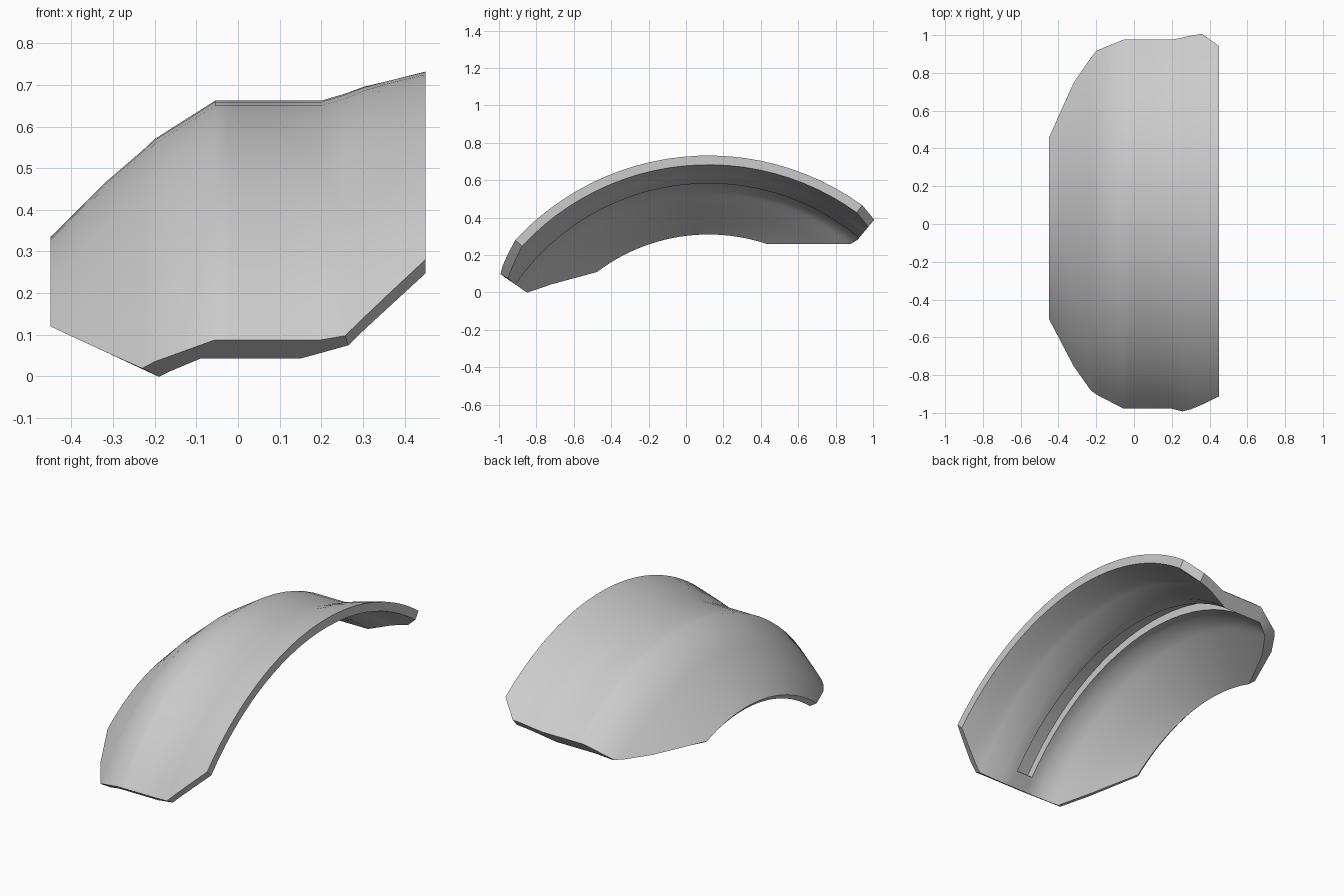
import bpy, bmesh
from math import sin, cos, asin, radians, degrees

if "Cube" in bpy.data.objects:
    bpy.data.objects.remove(bpy.data.objects["Cube"])

CY, CZ = 0.12, -0.675      # arch centre in the y-z plane
N = 24                     # segments along the arch

# cross-section as (x, radius): outer skin and matching inner skin
OUTER = [(-.45, 1.01), (-.32, 1.14), (-.23, 1.217), (-.2, 1.245), (-.055, 1.337),
         (-.02, 1.337), (.08, 1.337), (.2, 1.337), (.257, 1.354), (.3, 1.37),
         (.36, 1.385), (.45, 1.407)]
INNER = [(-.427, .985), (-.285, 1.105), (-.19, 1.18), (-.165, 1.203), (-.09, 1.258),
         (-.02, 1.258), (.08, 1.258), (.15, 1.258), (.265, 1.307), (.3, 1.319),
         (.36, 1.334), (.45, 1.358)]
GROOVE = 5                 # inner strip that holds the groove


def span(x, r, cut_z):
    """Start and end angle of the arch, with the trimmed corners."""
    start, end = 34.8, 50.2
    if x < -.15:
        z = .12 - .464 * (x + .45)
        start = max(start, degrees(asin((z - CZ) / r)))
        end = max(end, degrees(asin((cut_z - CZ) / r)))
    start = max(start, 34.8 + 42 * (x - .26))
    end = max(end, 50.2 + 45 * (x - .36))
    return start, 180 - end


bm = bmesh.new()


def skin(profile, cut_z):
    rows = []
    for x, r in profile:
        a0, a1 = span(x, r, cut_z)
        angles = [radians(a0 + (a1 - a0) * i / N) for i in range(N + 1)]
        rows.append([bm.verts.new((x, CY - r * cos(a), CZ + r * sin(a))) for a in angles])
    return rows


# closed shell: outer skin, inner skin, two side rims
outer = skin(OUTER, .277)
inner = skin(INNER, .258)
ring = outer + inner[::-1]
for k, row in enumerate(ring):
    nxt = ring[(k + 1) % len(ring)]
    for i in range(N):
        bm.faces.new((row[i], nxt[i], nxt[i + 1], row[i + 1]))

# end caps
for i in (0, N):
    for k in range(len(outer) - 1):
        bm.faces.new((outer[k][i], outer[k + 1][i], inner[k + 1][i], inner[k][i]))
bmesh.ops.recalc_face_normals(bm, faces=bm.faces[:])

# groove along the inside, stopping short of both ends
a, b = inner[GROOVE], inner[GROOVE + 1]
strip = [bm.faces.get((a[i], b[i], b[i + 1], a[i + 1])) for i in range(1, N - 1)]
out = bmesh.ops.extrude_face_region(bm, geom=strip)
for v in out["geom"]:
    if isinstance(v, bmesh.types.BMVert):
        v.co.y = CY + (v.co.y - CY) * 1.035
        v.co.z = CZ + (v.co.z - CZ) * 1.035
bmesh.ops.delete(bm, geom=[f for f in strip if f.is_valid], context='FACES')
bmesh.ops.recalc_face_normals(bm, faces=bm.faces[:])

mesh = bpy.data.meshes.new("curved_guard")
bm.to_mesh(mesh)
bm.free()
obj = bpy.data.objects.new("curved_guard", mesh)
bpy.context.collection.objects.link(obj)
bpy.context.view_layer.objects.active = obj
obj.select_set(True)
bpy.ops.object.shade_smooth_by_angle(angle=radians(38))
